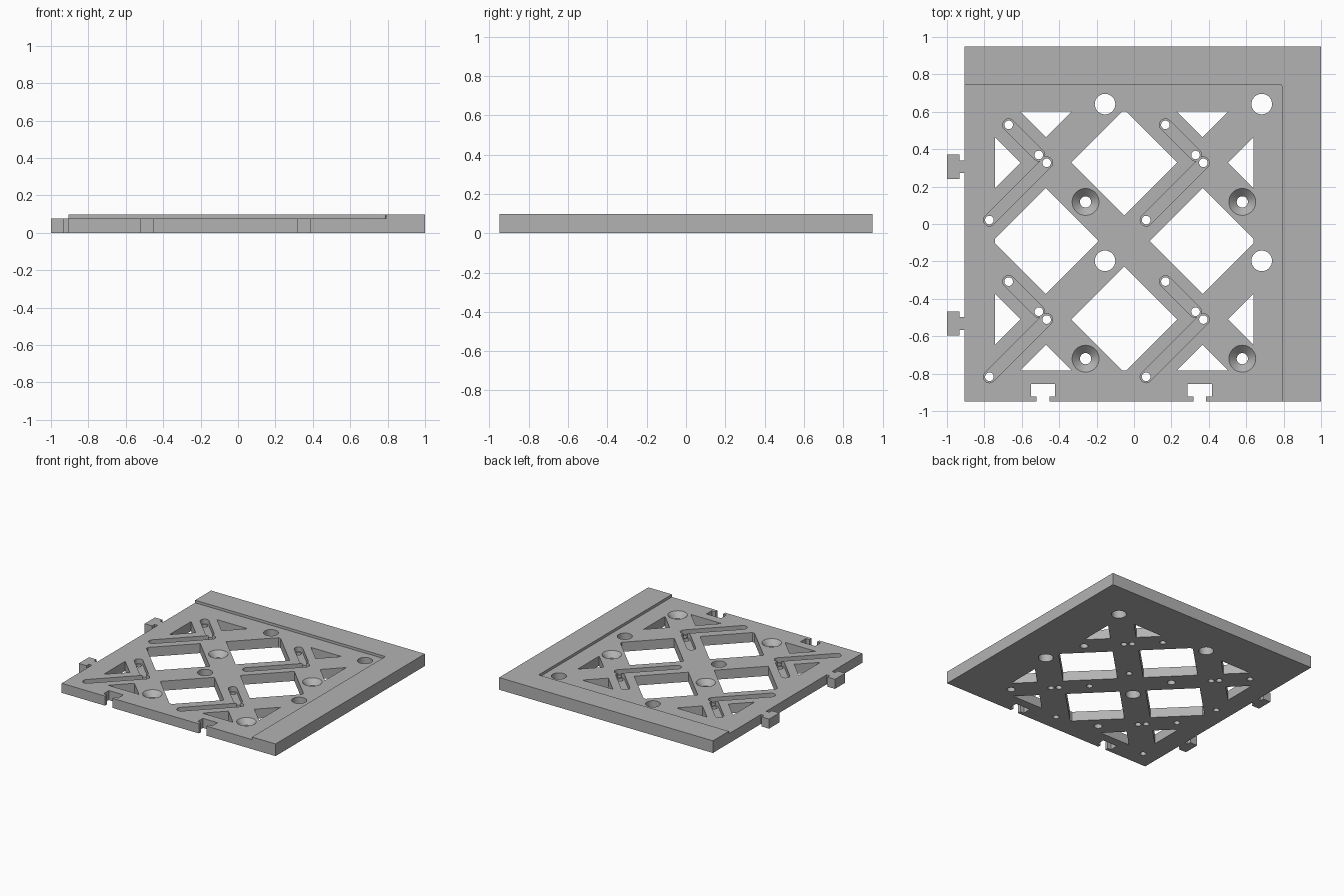
import bpy, bmesh, math
from mathutils import Vector

if "Cube" in bpy.data.objects:
    bpy.data.objects.remove(bpy.data.objects["Cube"], do_unlink=True)

FLOOR, TOP = 0.077, 0.098        # recessed level and rim level
PITCH = 0.838                    # spacing of the repeating features
CX, CY = -0.052, -0.091          # centre of the lattice window
REPEAT = [(i * PITCH, j * PITCH) for i in (0, 1) for j in (0, -1)]

grey = bpy.data.materials.new("plain grey")
grey.use_nodes = True
grey.diffuse_color = (0.45, 0.45, 0.45, 1)
grey.node_tree.nodes["Principled BSDF"].inputs["Base Color"].default_value = (0.45, 0.45, 0.45, 1)


def prism(bm, points, z0, z1, window=None):
    """Extrude an outline, optionally clipped to a square window."""
    part = bmesh.new()
    part.faces.new([part.verts.new((x, y, z0)) for x, y in points])
    if window:
        for n in ((1, 0, 0), (-1, 0, 0), (0, 1, 0), (0, -1, 0)):
            co = Vector((CX, CY, 0)) + Vector(n) * window
            bmesh.ops.bisect_plane(part, geom=part.verts[:] + part.edges[:] + part.faces[:],
                                   plane_co=co, plane_no=n, clear_outer=True)
    ext = bmesh.ops.extrude_face_region(part, geom=part.faces[:])["geom"]
    bmesh.ops.translate(part, vec=(0, 0, z1 - z0),
                        verts=[v for v in ext if isinstance(v, bmesh.types.BMVert)])
    bmesh.ops.recalc_face_normals(part, faces=part.faces[:])
    mesh = bpy.data.meshes.new("part")
    part.to_mesh(mesh)
    part.free()
    bm.from_mesh(mesh)
    bpy.data.meshes.remove(mesh)


def arc(x, y, r, start=0, sweep=2 * math.pi, n=32, closed=False):
    return [(x + r * math.cos(start + sweep * k / n), y + r * math.sin(start + sweep * k / n))
            for k in range(n + closed)]


def capsule(a, b, r):
    t = math.atan2(b[1] - a[1], b[0] - a[0])
    return (arc(*b, r, t - math.pi / 2, math.pi, 12, True)
            + arc(*a, r, t + math.pi / 2, math.pi, 12, True))


def make(name, bm):
    mesh = bpy.data.meshes.new(name)
    bm.to_mesh(mesh)
    bm.free()
    obj = bpy.data.objects.new(name, mesh)
    bpy.context.collection.objects.link(obj)
    return obj


def tee(base, centre, depth):
    """Half-open T outline: (distance outwards, position along the edge)."""
    neck, head, tip = 0.034, 0.065, depth
    side = [(0, neck), (0.028, neck), (0.028, head), (tip, head)]
    return [(base + d, centre + s) for d, s in side] + \
           [(base + d, centre - s) for d, s in reversed(side)]


# Plate outline with the two connector tabs on its left-hand edge
outline = [(1, -0.95), (1, 0.95), (-0.905, 0.95)]
for y in (0.306, 0.306 - PITCH):
    outline += [(-x, v) for x, v in tee(0.905, y, 0.095)]
outline.append((-0.905, -0.95))
bm = bmesh.new()
prism(bm, outline, 0, TOP)
plate = make("base_plate", bm)
plate.data.materials.append(grey)

# Recess that leaves the raised L-shaped rim
recess = bmesh.new()
prism(recess, [(-1.2, -1.2), (0.79, -1.2)]
      + arc(0.78, 0.737, 0.01, 0, math.pi / 2, 6, True) + [(-1.2, 0.747)], FLOOR, 0.3)

# Through openings: lattice of clipped diamonds
through = bmesh.new()
for i in range(-2, 3):
    for j in range(-2, 3):
        if (i + j) % 2:
            prism(through, arc(CX + i * PITCH / 2, CY + j * PITCH / 2, 0.283, n=4),
                  -0.1, 0.2, 0.692)

# Connector sockets on the front edge
for x in (-0.487, -0.487 + PITCH):
    pts = [(u, v) for v, u in tee(-0.95, x, 0.095)]
    pts[0], pts[-1] = (pts[0][0], -1.1), (pts[-1][0], -1.1)
    prism(through, pts, -0.1, 0.2)

# Round holes, channels with end holes, and countersinks
SHORT = ((-0.67, 0.53), (-0.509, 0.369))
LONG = ((-0.773, 0.021), (-0.467, 0.327))
short_slots, long_slots, sinks = bmesh.new(), bmesh.new(), bmesh.new()
for dx, dy in REPEAT:
    def at(p):
        return (p[0] + dx, p[1] + dy)
    prism(through, arc(*at((-0.155, 0.641)), 0.055), -0.1, 0.2)
    prism(through, arc(*at((-0.259, 0.118)), 0.03), -0.1, 0.2)
    for p in SHORT + LONG:
        prism(through, arc(*at(p), 0.023, n=24), -0.1, 0.2)
    prism(short_slots, capsule(at(SHORT[0]), at(SHORT[1]), 0.032), 0.038, 0.2)
    prism(long_slots, capsule(at(LONG[0]), at(LONG[1]), 0.032), 0.038, 0.2)
    cone = bmesh.ops.create_cone(sinks, cap_ends=True, segments=32, depth=0.06,
                                 radius1=0.028, radius2=0.088)["verts"]
    bmesh.ops.translate(sinks, verts=cone, vec=(*at((-0.259, 0.118)), FLOOR - 0.044 + 0.03))

# Cut everything out of the plate, then bake the result
cutters = [make(n, b) for n, b in (("recess_cutter", recess), ("opening_cutter", through),
                                   ("short_slot_cutter", short_slots),
                                   ("long_slot_cutter", long_slots),
                                   ("countersink_cutter", sinks))]
for c in cutters:
    c.hide_render = True
    mod = plate.modifiers.new(c.name, "BOOLEAN")
    mod.operation, mod.solver, mod.object = "DIFFERENCE", "EXACT", c
baked = bpy.data.meshes.new_from_object(
    plate.evaluated_get(bpy.context.evaluated_depsgraph_get()))
plate.modifiers.clear()
plate.data = baked
baked.name = "base_plate"
for c in cutters:
    bpy.data.objects.remove(c, do_unlink=True)
baked.materials.clear()
baked.materials.append(grey)

# Smooth the round walls, keep hard edges
bpy.ops.object.select_all(action="DESELECT")
plate.select_set(True)
bpy.context.view_layer.objects.active = plate
bpy.ops.object.shade_smooth_by_angle(angle=math.radians(30))
